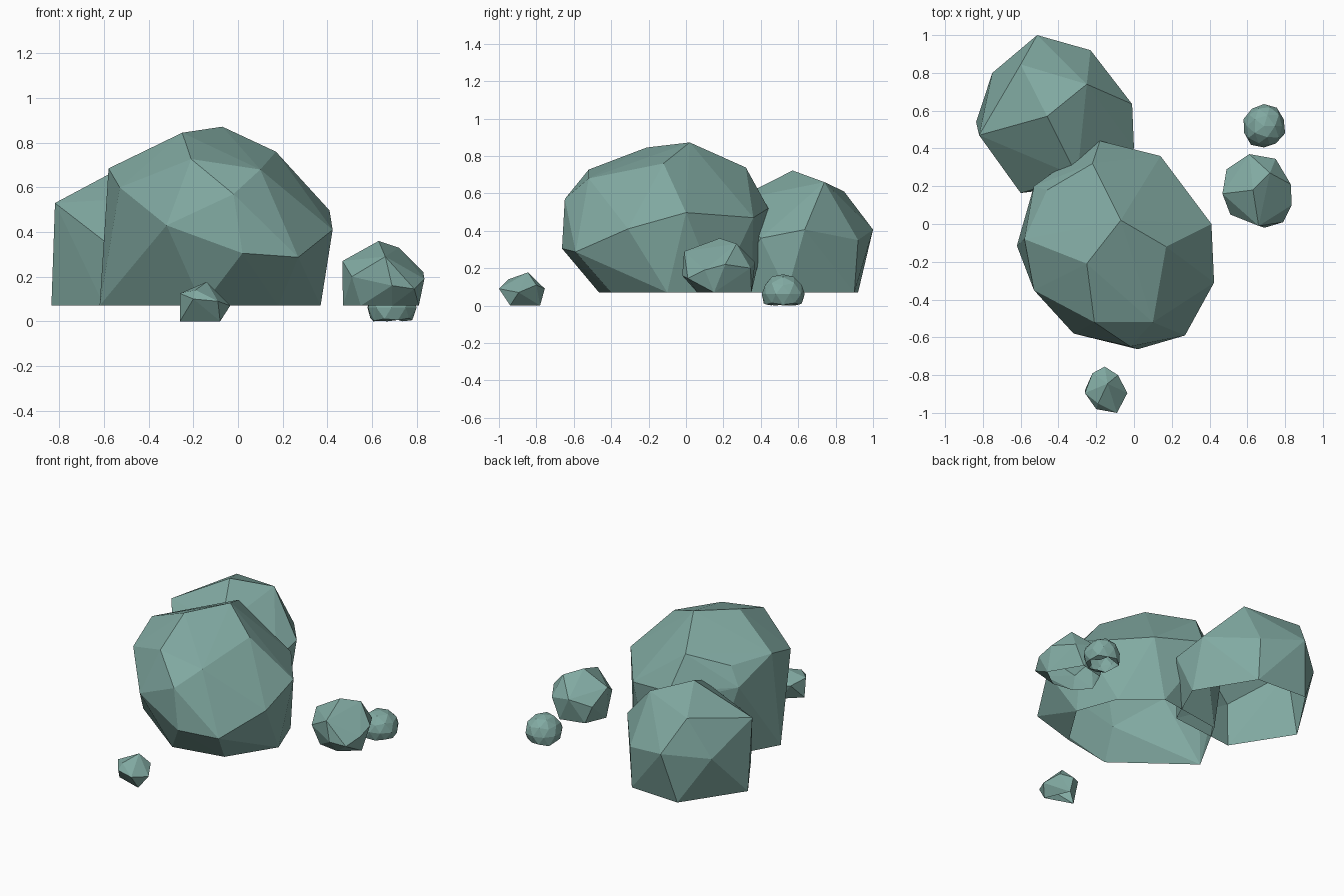
import bpy, bmesh, random
from mathutils import Vector

if "Cube" in bpy.data.objects:
    bpy.data.objects.remove(bpy.data.objects["Cube"])

stone = bpy.data.materials.new("stone")
stone.diffuse_color = (0.22, 0.40, 0.36, 1)
stone.use_nodes = True
stone.node_tree.nodes["Principled BSDF"].inputs["Base Color"].default_value = stone.diffuse_color


def hull_rock(name, points):
    """Faceted boulder shell: hull around its corner points, open underneath."""
    bm = bmesh.new()
    for p in points:
        bm.verts.new(p)
    bmesh.ops.convex_hull(bm, input=bm.verts[:])
    loose = [v for v in bm.verts if not v.link_faces]
    bmesh.ops.delete(bm, geom=loose, context='VERTS')
    bmesh.ops.recalc_face_normals(bm, faces=bm.faces[:])
    floor = min(v.co.z for v in bm.verts) + .01
    base = [f for f in bm.faces if all(v.co.z < floor for v in f.verts)]
    bmesh.ops.delete(bm, geom=base, context='FACES')
    me = bpy.data.meshes.new(name)
    bm.to_mesh(me)
    bm.free()
    me.materials.append(stone)
    ob = bpy.data.objects.new(name, me)
    bpy.context.collection.objects.link(ob)
    return ob


def pebble(name, low, high, sink, seed):
    """Jittered icosphere flattened on the floor, fitted to its bounds."""
    rng = random.Random(seed)
    bm = bmesh.new()
    bmesh.ops.create_icosphere(bm, subdivisions=2, radius=1)
    pts = []
    for v in bm.verts:
        p = v.co * rng.uniform(0.93, 1.05)
        p.z = max(p.z, sink)
        pts.append(p)
    bm.free()
    lo = [min(p[i] for p in pts) for i in range(3)]
    hi = [max(p[i] for p in pts) for i in range(3)]
    # Level the lowest ring so the open base is clean
    hull_rock(name, [Vector(low[i] + (p[i] - lo[i]) / (hi[i] - lo[i]) * (high[i] - low[i])
                            for i in range(3)) for p in pts])


# Large front boulder: crown, shoulders, widest belt, base
hull_rock("large_boulder", [
    (-.07, .02, .872), (-.25, -.21, .845), (.17, -.12, .76),
    (.10, -.52, .68), (-.21, -.52, .727), (-.22, .32, .738), (-.58, -.08, .685),
    (-.53, -.35, .6), (-.46, .18, .67), (-.53, .2, .55), (-.02, -.648, .57),
    (.41, 0, .497), (.424, -.31, .41), (.27, -.59, .287), (.02, -.663, .305),
    (-.32, -.58, .43), (-.18, .44, .52), (-.2, .44, .46), (.14, .36, .47),
    (.37, -.1, .07), (-.16, -.465, .07), (.18, -.4, .07), (.27, .17, .07),
    (-.62, -.115, .07), (-.4, .28, .07), (.05, .35, .07)])

# Medium boulder behind it
hull_rock("rear_boulder", [
    (-.46, .57, .722), (-.25, .74, .66), (-.6, .845, .61), (-.3, .25, .56),
    (-.513, 1, .406), (-.01, .635, .406), (-.82, .47, .53), (-.6, .164, .36),
    (-.75, .80, .36), (-.23, .92, .35), (0, .4, .36),
    (-.836, .54, .07), (-.58, .92, .07), (-.23, .9, .07),
    (-.01, .54, .07), (-.15, .22, .07), (-.6, .17, .07)])

# Stone on the right side
hull_rock("side_stone", [
    (.63, .18, .36), (.72, .27, .33), (.66, -.01, .29), (.468, .16, .27),
    (.61, .37, .23), (.83, .21, .22), (.835, .1, .19), (.75, .345, .2),
    (.79, .01, .145), (.69, -.02, .16), (.49, .29, .18), (.51, .05, .2),
    (.47, .17, .07), (.55, .08, .07), (.69, .06, .07), (.81, .15, .07),
    (.69, .35, .07), (.53, .31, .07)])

# Small loose pebbles
pebble("side_pebble", (.58, .405, 0), (.80, .635, .167), -.55, 7)
hull_rock("front_pebble", [
    (-.14, -.845, .177), (-.19, -.95, .14), (-.26, -.895, .125), (-.22, -.79, .1),
    (-.155, -.755, .09), (-.085, -.8, .11), (-.035, -.895, .07), (-.09, -1, .09),
    (-.2, -.98, .1), (-.26, -.88, 0), (-.08, -.94, 0), (-.15, -.78, 0)])
